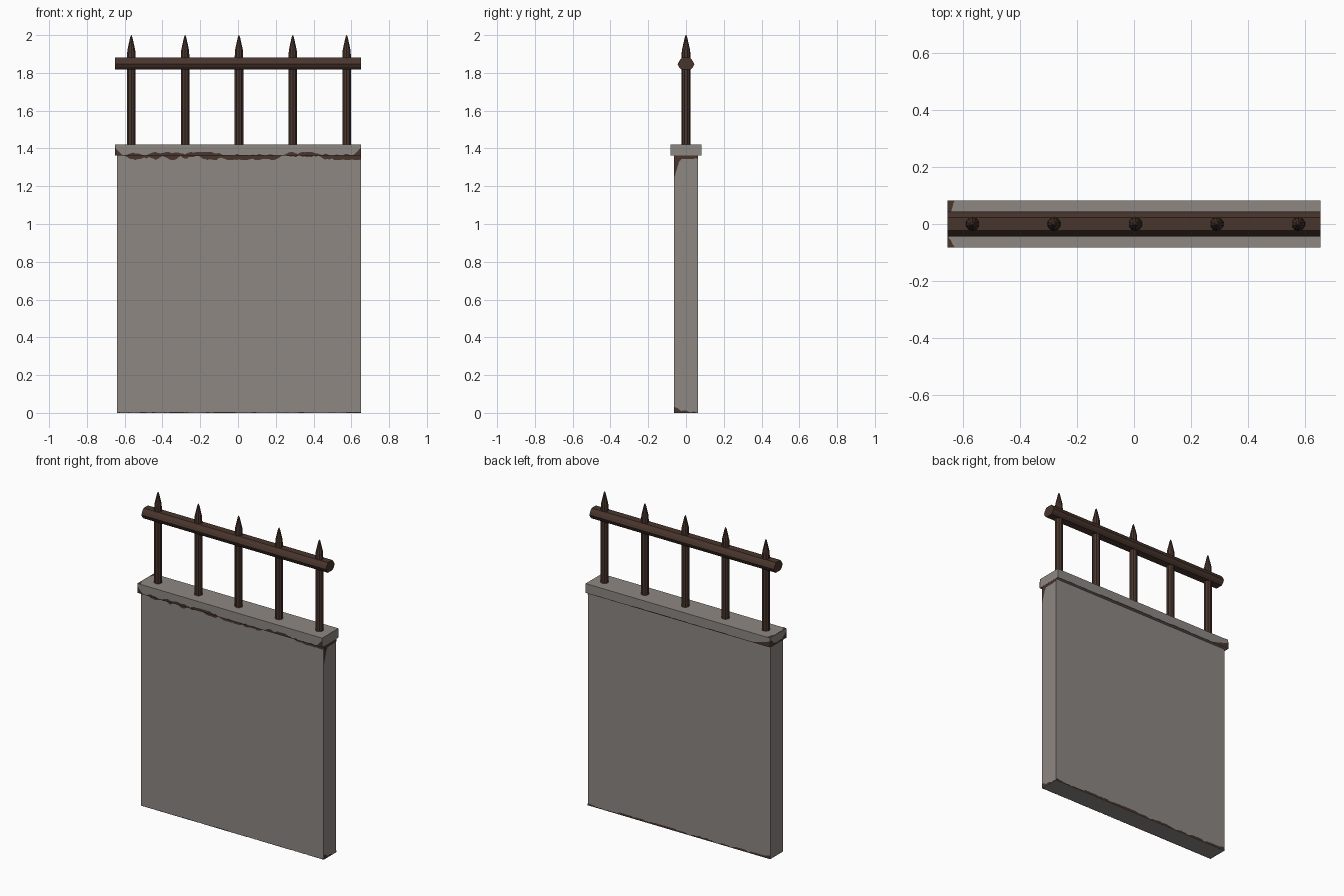
import bpy, bmesh, math, random
from mathutils import Vector

if "Cube" in bpy.data.objects:
    bpy.data.objects.remove(bpy.data.objects["Cube"])

random.seed(4)


def material(name, rgb):
    m = bpy.data.materials.new(name)
    m.diffuse_color = (*rgb, 1)
    m.use_nodes = True
    m.node_tree.nodes["Principled BSDF"].inputs["Base Color"].default_value = m.diffuse_color
    return m


STONE = material("grey_stone", (0.27, 0.245, 0.225))
RUST = material("dark_brown_iron", (0.066, 0.036, 0.027))


def finish(name, bm, mat):
    me = bpy.data.meshes.new(name)
    bm.to_mesh(me)
    bm.free()
    me.materials.append(mat)
    ob = bpy.data.objects.new(name, me)
    bpy.context.collection.objects.link(ob)
    return ob


def box(name, lo, hi, mat):
    bm = bmesh.new()
    bmesh.ops.create_cube(bm, size=1)
    for v in bm.verts:
        v.co = [(a + b) / 2 + c * (b - a) for a, b, c in zip(lo, hi, v.co)]
    return finish(name, bm, mat)


def ragged(name, origin, u, v, length, height, left=0, right=0, reach=0.04, step=0.012):
    """Thin worn patch growing from an edge along u, with a jagged border towards v."""
    o, u, v = Vector(origin), Vector(u), Vector(v)
    o += u.cross(v).normalized() * 0.0015
    n = max(3, round(length / step))
    bm = bmesh.new()
    low, high = [], []
    drift = 0.5
    for i in range(n + 1):
        d = length * i / n
        drift = min(1, max(0.05, drift + random.uniform(-0.4, 0.4)))
        h = height * drift
        h += left * max(0, 1 - d / reach) + right * max(0, 1 - (length - d) / reach)
        low.append(bm.verts.new(o + u * d))
        high.append(bm.verts.new(o + u * d + v * h))
    for i in range(n):
        bm.faces.new((low[i], low[i + 1], high[i + 1], high[i]))
    return finish(name, bm, RUST)


# Wall slab and coping
WX0, X0, X1, WY, CY, ZW, ZC = -0.64, -0.652, 0.652, 0.063, 0.082, 1.363, 1.422
box("wall", (WX0, -WY, 0), (X1 - 0.002, WY, ZW), STONE)
box("coping", (X0, -CY, ZW), (X1, CY, ZC), STONE)

# Top rail: faceted profile extruded along x
half = [(0.022, 1.881), (0.036, 1.863), (0.044, 1.846), (0.036, 1.83), (0.024, 1.817)]
profile = half + [(-y, z) for y, z in reversed(half)]
bm = bmesh.new()
end = bm.faces.new([bm.verts.new((X0, y, z)) for y, z in profile])
ext = bmesh.ops.extrude_face_region(bm, geom=[end], use_keep_orig=True)
for g in ext["geom"]:
    if isinstance(g, bmesh.types.BMVert):
        g.co.x = X1
bmesh.ops.recalc_face_normals(bm, faces=bm.faces)
finish("top_rail", bm, RUST)

# Pointed bars: stacked rings from bottom to tip
SIDES = 10
RINGS = [(0.024, 1.40), (0.024, 1.88), (0.022, 1.92), (0.006, 1.99), (0.001, 2.0)]
for k in range(5):
    cx = 0.005 + (k - 2) * 0.285
    bm = bmesh.new()
    rings = [[bm.verts.new((cx + r * math.cos(a), r * math.sin(a), z))
              for a in (math.tau * (i + 0.5) / SIDES for i in range(SIDES))]
             for r, z in RINGS]
    for a, b in zip(rings, rings[1:]):
        for i in range(SIDES):
            j = (i + 1) % SIDES
            bm.faces.new((a[i], a[j], b[j], b[i]))
    bm.faces.new(rings[0][::-1])
    bm.faces.new(rings[-1])
    finish(f"spiked_bar_{k + 1}", bm, RUST)

# Worn patches on the coping
L = X1 - X0
UP, DOWN = (0, 0, 1), (0, 0, -1)
ragged("coping_front_wear", (X0, -CY, ZW), (1, 0, 0), UP, L, 0.018, 0.04, 0.04)
ragged("coping_back_wear", (X1, CY, ZW), (-1, 0, 0), UP, L, 0.006, 0, 0.035, 0.12)
ragged("coping_left_wear", (X0, CY, ZW), (0, -1, 0), UP, 2 * CY, 0.015, 0.04, 0.04)
ragged("coping_top_wear", (X0, CY, ZC), (0, -1, 0), (1, 0, 0), 2 * CY, 0.012, 0.02, 0.02)

# Worn patches on the wall
W = X1 - WX0
ragged("wall_front_top_wear", (X1, -WY, ZW), (-1, 0, 0), DOWN, W, 0.024)
ragged("wall_right_top_wear", (X1 - 0.002, WY, ZW), (0, -1, 0), DOWN, 2 * WY, 0.02, 0, 0.1, 0.03)
ragged("wall_right_bottom_wear", (X1 - 0.002, -WY, 0), (0, 1, 0), UP, 2 * WY, 0.018, 0.02)
ragged("wall_back_bottom_wear", (X1, WY, 0), (-1, 0, 0), UP, W, 0.014, 0, 0.02)
ragged("wall_front_bottom_wear", (WX0, -WY, 0), (1, 0, 0), UP, W, 0.006)
